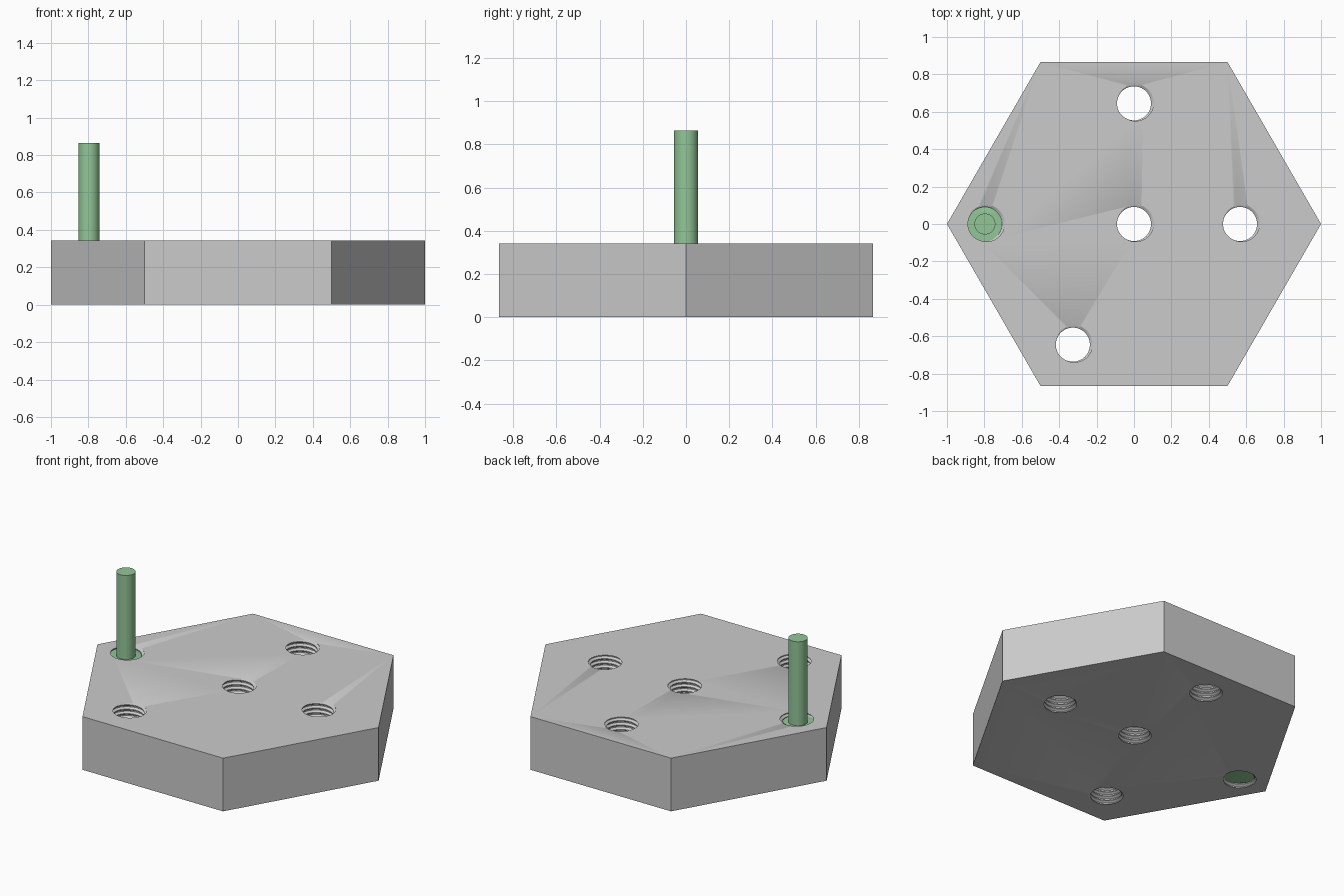
import bpy, bmesh, math

if "Cube" in bpy.data.objects:
    bpy.data.objects.remove(bpy.data.objects["Cube"], do_unlink=True)

THICK = 0.342          # plate thickness
PITCH = 0.0287         # thread pitch
SEGS = 48
PIN_XY = (-0.797, 0.0)
HOLES = [(0, 0), (0, 0.645), (0.567, 0), (-0.327, -0.645), PIN_XY]


def material(name, rgb):
    m = bpy.data.materials.new(name)
    m.use_nodes = True
    m.diffuse_color = (*rgb, 1)
    bsdf = m.node_tree.nodes["Principled BSDF"]
    bsdf.inputs["Base Color"].default_value = (*rgb, 1)
    bsdf.inputs["Roughness"].default_value = 0.6
    return m


def finish(bm, name, mat, loc=(0, 0, 0)):
    bmesh.ops.recalc_face_normals(bm, faces=bm.faces[:])
    me = bpy.data.meshes.new(name)
    bm.to_mesh(me)
    bm.free()
    ob = bpy.data.objects.new(name, me)
    ob.location = loc
    bpy.context.collection.objects.link(ob)
    me.materials.append(mat)
    return ob


def activate(ob):
    bpy.ops.object.select_all(action='DESELECT')
    ob.select_set(True)
    bpy.context.view_layer.objects.active = ob


def prism(sides, r, z0, z1):
    """Upright prism with its first corner on +x."""
    bm = bmesh.new()
    ring = [bm.verts.new((r * math.cos(a), r * math.sin(a), z0))
            for a in (math.tau * i / sides for i in range(sides))]
    base = bm.faces.new(ring)
    top = bmesh.ops.extrude_face_region(bm, geom=[base])["geom"]
    for v in top:
        if isinstance(v, bmesh.types.BMVert):
            v.co.z = z1
    return bm


def threaded_rod(r_min, r_max, z0, z1):
    """Right-hand helical thread, cut flat at both ends and capped."""
    profile = [(0.0, r_min), (0.2, r_min), (0.5, r_max), (0.7, r_max)]
    k = len(profile)
    turns = math.ceil((z1 - z0) / PITCH) + 4
    start = z0 - 2.03 * PITCH
    bm = bmesh.new()
    grid = []
    for i in range(SEGS):
        a = math.tau * i / SEGS
        col = []
        for j in range(turns * k):
            t, r = profile[j % k]
            z = start + PITCH * (j // k + t + i / SEGS)
            col.append(bm.verts.new((r * math.cos(a), r * math.sin(a), z)))
        grid.append(col)
    for i in range(SEGS):
        nxt = grid[(i + 1) % SEGS]
        shift = k if i == SEGS - 1 else 0     # one turn climbs one pitch
        for j in range(turns * k - 1 - shift):
            bm.faces.new((grid[i][j], nxt[j + shift],
                          nxt[j + shift + 1], grid[i][j + 1]))
    for z, up in ((z0, -1), (z1, 1)):
        bmesh.ops.bisect_plane(bm, geom=bm.verts[:] + bm.edges[:] + bm.faces[:],
                               plane_co=(0, 0, z), plane_no=(0, 0, up),
                               clear_outer=True)
    loose = [v for v in bm.verts if not v.link_faces]
    bmesh.ops.delete(bm, geom=loose, context='VERTS')
    bmesh.ops.holes_fill(bm, edges=[e for e in bm.edges if e.is_boundary], sides=0)
    return bm


grey = material("light grey", (0.60, 0.60, 0.60))
green = material("soft green", (0.29, 0.565, 0.31))

# Hexagonal plate with threaded through-holes
plate = finish(prism(6, 1.0, 0, THICK), "hexagonal_plate", grey)
for x, y in HOLES:
    cutter = finish(threaded_rod(0.091, 0.106, -0.05, THICK + 0.05),
                    "hole_cutter", grey, (x, y, 0))
    cutter.hide_render = True
    activate(plate)
    mod = plate.modifiers.new("hole", 'BOOLEAN')
    mod.operation = 'DIFFERENCE'
    mod.solver = 'EXACT'
    mod.object = cutter
    bpy.ops.object.modifier_apply(modifier=mod.name)
    bpy.data.objects.remove(cutter, do_unlink=True)

# Pin: threaded foot sunk in the left hole, in step with the hole's thread
foot = threaded_rod(0.0895, 0.1045, -0.05, THICK + 0.05)
for z, up in ((0.03, -1), (0.325, 1)):
    bmesh.ops.bisect_plane(foot, geom=foot.verts[:] + foot.edges[:] + foot.faces[:],
                           plane_co=(0, 0, z), plane_no=(0, 0, up), clear_outer=True)
bmesh.ops.holes_fill(foot, edges=[e for e in foot.edges if e.is_boundary], sides=0)
pin_foot = finish(foot, "pin_threaded_foot", green, (*PIN_XY, 0))

# Pin: plain shaft
pin_shaft = finish(prism(SEGS, 0.056, 0.32, 0.865), "pin_shaft", green, (*PIN_XY, 0))

# Smooth round walls, crisp edges
for ob in (plate, pin_foot, pin_shaft):
    activate(ob)
    bpy.ops.object.shade_smooth_by_angle(angle=math.radians(30))
